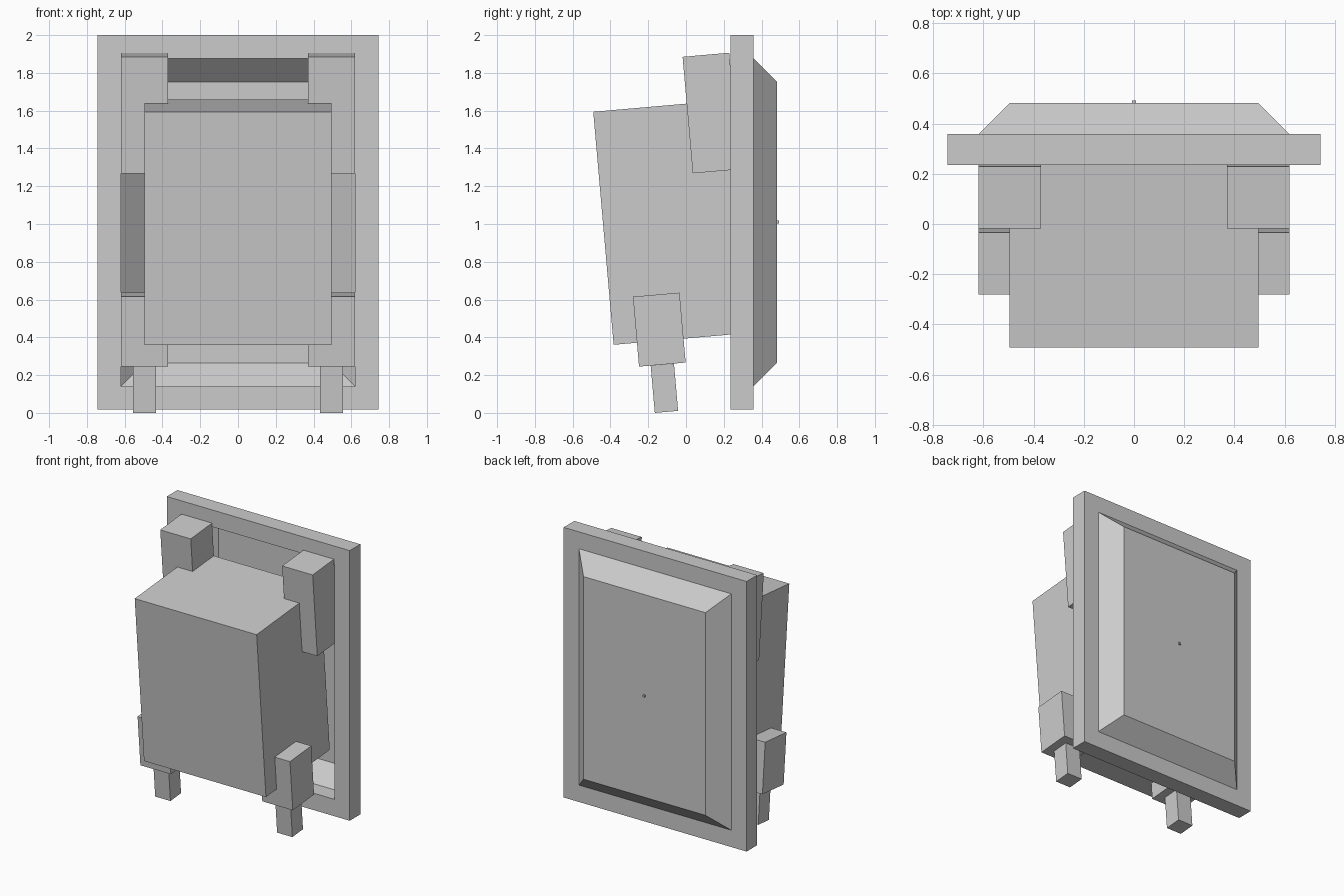
import bpy, bmesh
from math import radians, sin, cos

if "Cube" in bpy.data.objects:
    bpy.data.objects.remove(bpy.data.objects["Cube"])

U = 0.1238            # basic modelling unit
TILT = radians(5)     # forward lean of the body


def finish(name, bm, mirror=False):
    mesh = bpy.data.meshes.new(name)
    bm.to_mesh(mesh)
    bm.free()
    ob = bpy.data.objects.new(name, mesh)
    bpy.context.collection.objects.link(ob)
    if mirror:
        ob.modifiers.new("Mirror", 'MIRROR').use_mirror_merge = False
    return ob


def leaning_box(name, x0, x1, y, z, depth, height, mirror=False):
    """Box leaning forward; (y, z) is its top front edge."""
    back = (cos(TILT), sin(TILT))
    down = (sin(TILT), -cos(TILT))
    bm = bmesh.new()
    bmesh.ops.create_cube(bm, size=1)
    for v in bm.verts:
        x, d, h = v.co.x + 0.5, (v.co.y + 0.5) * depth, (0.5 - v.co.z) * height
        v.co = (x0 + x * (x1 - x0),
                y + back[0] * d + down[0] * h,
                z + back[1] * d + down[1] * h)
    return finish(name, bm, mirror)


def rect(bm, half_w, z0, z1, y):
    return [bm.verts.new((x, y, z)) for x, z in
            ((-half_w, z0), (half_w, z0), (half_w, z1), (-half_w, z1))]


def bridge(bm, a, b):
    for i in range(4):
        j = (i + 1) % 4
        bm.faces.new((a[i], a[j], b[j], b[i]))


# Rectangular frame with an open middle
Z0, Z1, W = 0.017, 2.0, 6 * U
Y0, Y1, Y2 = 0.235, 0.358, 0.482
bm = bmesh.new()
loops = [rect(bm, W - i, Z0 + i, Z1 - i, y)
         for i, y in ((0, Y0), (0, Y1), (U, Y1), (U, Y0))]
for k in range(4):
    bridge(bm, loops[k], loops[(k + 1) % 4])
bmesh.ops.recalc_face_normals(bm, faces=bm.faces)
finish("back_frame", bm)

# Thin bevelled panel bulging out of the back, hollow toward the front
bm = bmesh.new()
base = rect(bm, W - U, Z0 + U, Z1 - U, Y1)
face = rect(bm, W - 2 * U, Z0 + 2 * U, Z1 - 2 * U, Y2)
bridge(bm, base, face)
bm.faces.new(face[::-1])
finish("back_panel", bm)

# Tiny stud in the middle of the panel
bm = bmesh.new()
bmesh.ops.create_cube(bm, size=0.016)
bmesh.ops.translate(bm, verts=bm.verts, vec=(0, 0.484, 1.01))
finish("panel_stud", bm)

# Leaning body, upper shoulder blocks, lower leg blocks and feet
leaning_box("body", -4 * U, 4 * U, -0.491, 1.594, 6 * U, 10 * U)
leaning_box("shoulder_block", 3 * U, 5 * U, -0.018, 1.885, 2 * U, 5 * U, True)
leaning_box("leg_block", 3 * U, 5 * U, -0.281, 0.615, 2 * U, 3 * U, True)
leaning_box("foot", 3.5 * U, 4.5 * U, -0.187, 0.25, U, 0.251, True)
